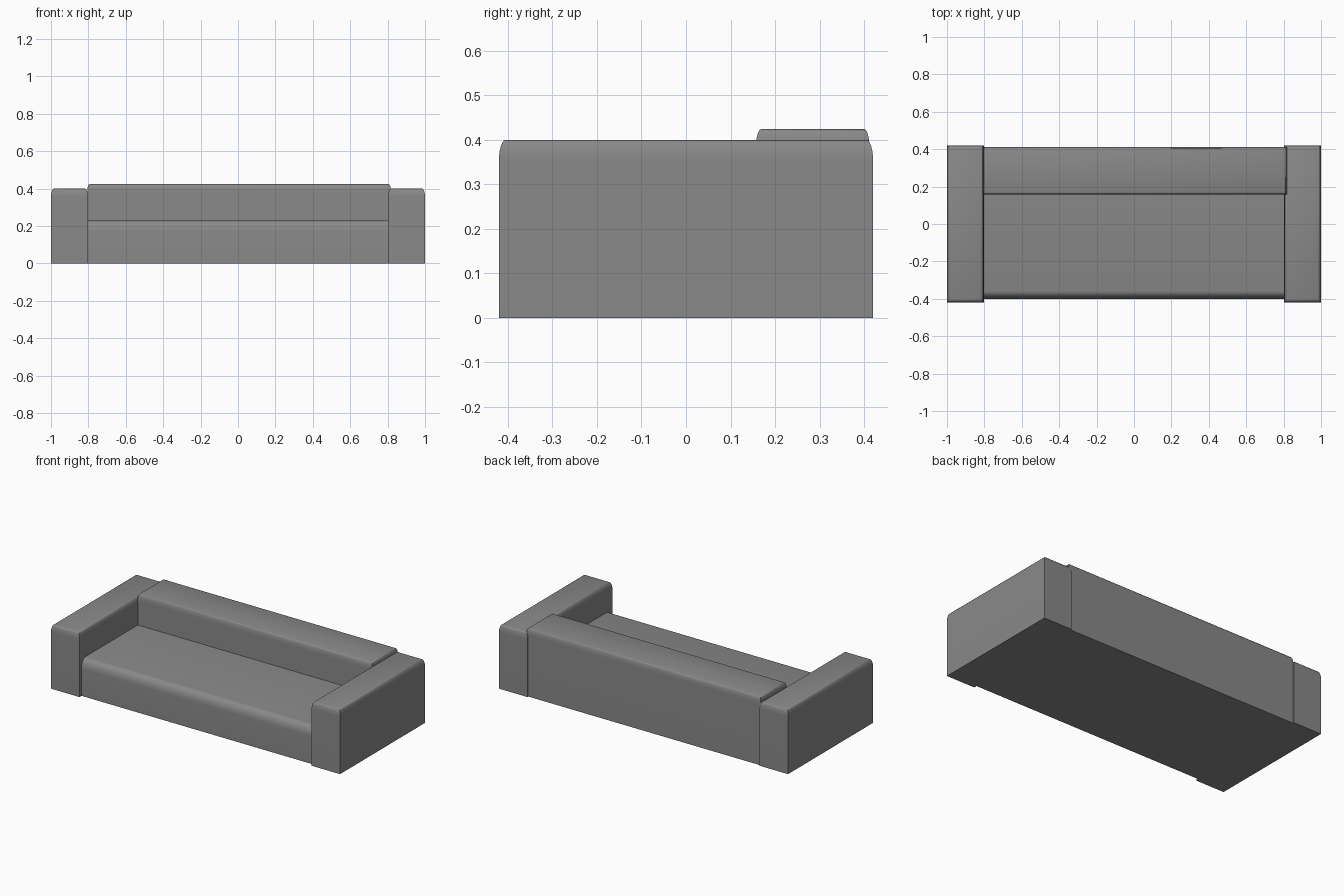
import bpy, bmesh, math

if "Cube" in bpy.data.objects:
    bpy.data.objects.remove(bpy.data.objects["Cube"])

fabric = bpy.data.materials.new("grey fabric")
fabric.diffuse_color = (0.25, 0.25, 0.25, 1)
fabric.use_nodes = True
fabric.node_tree.nodes["Principled BSDF"].inputs["Base Color"].default_value = fabric.diffuse_color


def soft_block(name, x, y, z1, front, back, side, drop, steps=6):
    """Box on the floor whose top edges roll over in elliptical curves."""
    rings = [(0.0, 0.0, 0.0, 0.0)]
    for i in range(steps + 1):
        a = math.pi / 2 * i / steps
        rings.append((1 - math.cos(a), z1 - drop * (1 - math.sin(a)), 0, 0))
    bm = bmesh.new()
    loops = []
    for k, z, _, _ in rings:
        if not loops:
            k, z = 0, 0
        xa, xb = x[0] + side * k, x[1] - side * k
        ya, yb = y[0] + front * k, y[1] - back * k
        loops.append([bm.verts.new(p) for p in
                      ((xa, ya, z), (xb, ya, z), (xb, yb, z), (xa, yb, z))])
    for lo, hi in zip(loops, loops[1:]):
        for i in range(4):
            j = (i + 1) % 4
            bm.faces.new((lo[i], lo[j], hi[j], hi[i]))
    bm.faces.new(loops[0][::-1])
    bm.faces.new(loops[-1])
    bmesh.ops.recalc_face_normals(bm, faces=bm.faces)
    mesh = bpy.data.meshes.new(name)
    bm.to_mesh(mesh)
    bm.free()
    mesh.materials.append(fabric)
    ob = bpy.data.objects.new(name, mesh)
    bpy.context.collection.objects.link(ob)
    bpy.ops.object.select_all(action='DESELECT')
    ob.select_set(True)
    bpy.context.view_layer.objects.active = ob
    bpy.ops.object.shade_smooth_by_angle(angle=math.radians(40))
    return ob


# Armrests
for name, s in (("left_arm", -1), ("right_arm", 1)):
    soft_block(name, sorted((s * 0.803, s * 1.0)), (-0.42, 0.42), 0.40,
               0.015, 0.015, 0.015, 0.045)

# Seat with a rolled front edge
soft_block("seat", (-0.805, 0.805), (-0.40, 0.20), 0.23, 0.04, 0, 0, 0.06)

# Backrest, its right end resting over the arm
soft_block("backrest", (-0.806, 0.818), (0.157, 0.412), 0.424,
           0.012, 0.012, 0.012, 0.04)
